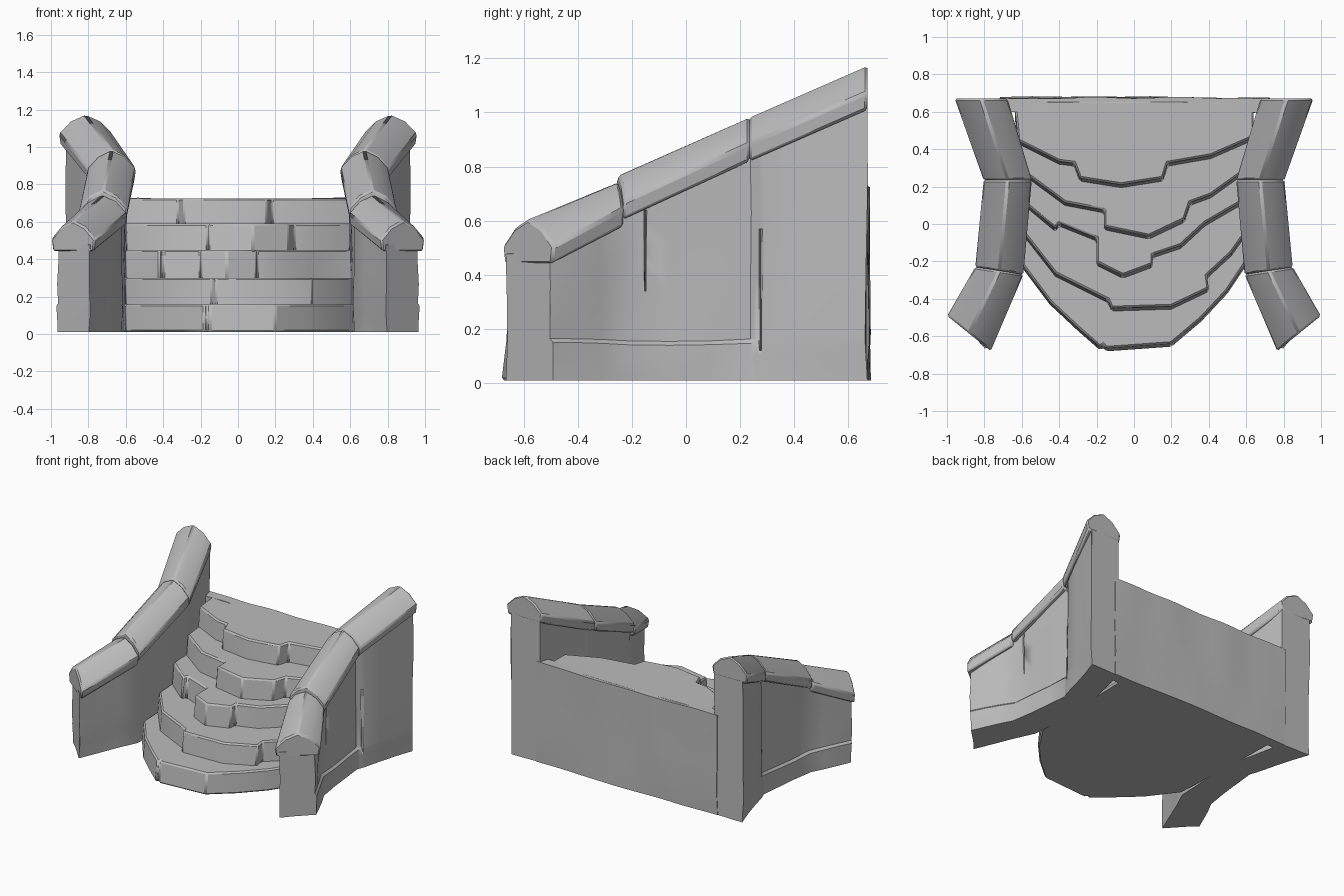
import bpy, bmesh
from mathutils import Vector, noise

cube = bpy.data.objects.get("Cube")
if cube:
    bpy.data.objects.remove(cube)

stone = bpy.data.materials.new("grey_stone")
stone.use_nodes = True
stone.diffuse_color = (0.5, 0.5, 0.5, 1)
stone.node_tree.nodes["Principled BSDF"].inputs["Base Color"].default_value = (0.5, 0.5, 0.5, 1)


def loft(name, rings, cuts=0, rough=0.0, bevel=0.0, mirror=False):
    """Skin closed rings of equal length, cap the ends, roughen and finish."""
    bm = bmesh.new()
    loops = [[bm.verts.new(p) for p in ring] for ring in rings]
    n = len(loops[0])
    for a, b in zip(loops, loops[1:]):
        for i in range(n):
            j = (i + 1) % n
            bm.faces.new((a[i], a[j], b[j], b[i]))
    bm.faces.new(loops[0][::-1])
    bm.faces.new(loops[-1])
    bmesh.ops.recalc_face_normals(bm, faces=bm.faces[:])
    if cuts:
        bmesh.ops.subdivide_edges(bm, edges=bm.edges[:], cuts=cuts, use_grid_fill=True)
    for v in bm.verts:
        d = noise.noise_vector(v.co * 4) * rough
        if v.co.z < 0.02:
            d.z = 0
        v.co += d
    mesh = bpy.data.meshes.new(name)
    bm.to_mesh(mesh)
    bm.free()
    mesh.materials.append(stone)
    ob = bpy.data.objects.new(name, mesh)
    bpy.context.collection.objects.link(ob)
    if bevel:
        m = ob.modifiers.new("worn_edges", 'BEVEL')
        m.width, m.segments, m.limit_method = bevel, 1, 'ANGLE'
    if mirror:
        ob.modifiers.new("other_side", 'MIRROR').use_mirror_merge = False
    bpy.ops.object.select_all(action='DESELECT')
    ob.select_set(True)
    bpy.context.view_layer.objects.active = ob
    bpy.ops.object.shade_smooth_by_angle(angle=0.5)
    return ob


# Curved steps: the broken front edge of each tread, left to right
BASE, BACK = 0.01, 0.66
edges = [
    (0.16, [(-.6, -.22), (-.45, -.42), (-.3, -.56), (-.18, -.665), (-.165, -.65), (-.15, -.67),
            (.2, -.645), (.36, -.51), (.5, -.36), (.62, -.18)]),
    (0.30, [(-.6, -.04), (-.42, -.27), (-.14, -.41), (-.12, -.455), (.2, -.445), (.4, -.35),
            (.39, -.28), (.52, -.16), (.62, -.02)]),
    (0.45, [(-.6, .12), (-.42, -.03), (-.4, 0), (-.2, -.08), (-.2, -.21), (-.06, -.28),
            (.1, -.22), (.1, -.17), (.25, -.12), (.38, 0), (.62, .14)]),
    (0.59, [(-.6, .28), (-.37, .11), (-.16, .07), (-.16, -.02), (.08, -.07), (.27, .02),
            (.3, .11), (.41, .15), (.62, .3)]),
    (0.725, [(-.62, .44), (-.4, .33), (-.32, .32), (-.29, .24), (-.07, .205), (.155, .24),
             (.18, .32), (.41, .36), (.64, .46)]),
]
low = BASE
for i, (top, line) in enumerate(edges):
    rings = []
    for z, lean in ((low, -0.012), (top, 0.006)):
        rings.append([(x, y + lean, z) for x, y in line] + [(.64, BACK, z), (-.64, BACK, z)])
    loft(f"step_{i + 1}", rings, bevel=0.01)
    low = top - 0.01

# Rough rear face closing the stair
loft("back_wall", [[(x, .6, BASE), (x, .675, BASE), (x, .675, .725), (x, .6, .725)]
                   for x in (-.72, -.36, 0, .36, .72)], cuts=3, rough=0.012)

# Side walls: outer point, inner point, ridge height, plinth offset, panel offset
stations = [
    ((.96, -.5), (.795, -.665), .60, .015, 0),
    ((.815, -.22), (.62, -.25), .76, .015, 0),
    ((.765, .24), (.595, .25), .98, .015, 0),
    ((.785, .29), (.605, .29), 1.0, .015, .015),
    ((.905, .67), (.69, .67), 1.165, .012, .012),
]
rings = []
for outer, inner, ridge, plinth, panel in stations:
    o, i = Vector(outer), Vector(inner)
    side = (o - i).normalized()

    def at(p, z):
        return (p.x, p.y, z)
    rings.append([at(o + side * plinth, BASE), at(o + side * plinth, .145),
                  at(o + side * panel, .16), at(o + side * panel, ridge - .12),
                  at(i, ridge - .12), at(i, .16), at(i, BASE)])
walls = loft("side_walls", rings, cuts=2, rough=0.012, mirror=True)

# Cracks cut into one outer wall
for k, (x, y, z0, z1, w) in enumerate([(.79, .275, .12, .57, .018), (.79, -.15, .34, .64, .01)]):
    cutter = loft(f"crack_cutter_{k + 1}", [
        [(x - .02, y, z), (x + .1, y - s, z), (x + .1, y + s, z)]
        for z, s in ((z0, w), ((z0 + z1) / 2, w * 1.6), (z1, w * 1.8))])
    cutter.hide_render = True
    cutter.hide_set(True)
    cut = walls.modifiers.new("crack", 'BOOLEAN')
    cut.operation, cut.object = 'DIFFERENCE', cutter

# Gabled coping stones, following the bends of the walls
caps = [
    ((1.0, -.49), (.765, -.68), .605),
    ((.85, -.23), (.59, -.27), .755),
    ((.805, .235), (.545, .235), .985),
    ((.96, .67), (.675, .67), 1.175),
]


def coping_ring(outer, inner, ridge):
    o, i = Vector(outer), Vector(inner)
    mid = (o + i) / 2
    shape = [(0, 0), (.55, -.035), (1, -.1), (.93, -.165), (-.93, -.165), (-1, -.1), (-.55, -.035)]
    return [(*(mid + (o - mid) * s), ridge + h) for s, h in shape]


for k, (a, b) in enumerate(zip(caps, caps[1:])):
    lift = 0.015 if k == 1 else 0
    end = (b[0], b[1], b[2] - (0.01 if k == 0 else 0))
    start = (a[0], a[1], a[2] + lift)
    loft(f"coping_{k + 1}", [coping_ring(*start), coping_ring(*end)], bevel=0.01, mirror=True)
